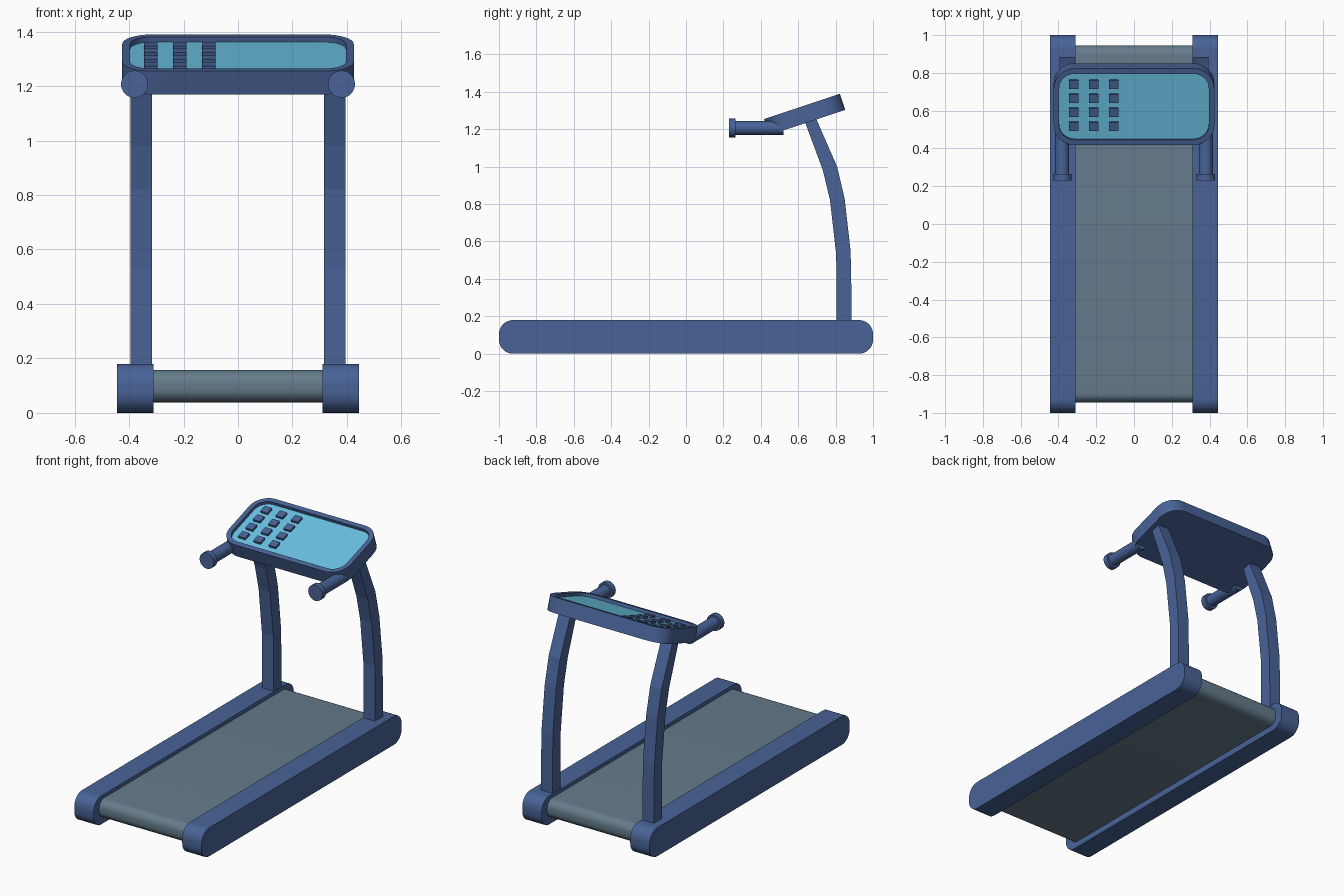
import bpy, bmesh, math
from mathutils import Matrix, Vector

cube = bpy.data.objects.get("Cube")
if cube:
    bpy.data.objects.remove(cube, do_unlink=True)


def material(name, rgb):
    m = bpy.data.materials.new(name)
    m.use_nodes = True
    m.diffuse_color = (*rgb, 1)
    m.node_tree.nodes["Principled BSDF"].inputs["Base Color"].default_value = (*rgb, 1)
    return m


BLUE = material("frame blue", (0.065, 0.125, 0.31))
GREY = material("belt grey", (0.13, 0.20, 0.26))
CYAN = material("screen cyan", (0.14, 0.53, 0.75))


def finish(name, bm, mats, smooth=True):
    bmesh.ops.recalc_face_normals(bm, faces=bm.faces)
    mesh = bpy.data.meshes.new(name)
    bm.to_mesh(mesh)
    bm.free()
    for m in mats:
        mesh.materials.append(m)
    ob = bpy.data.objects.new(name, mesh)
    bpy.context.collection.objects.link(ob)
    if smooth:
        bpy.ops.object.select_all(action='DESELECT')
        ob.select_set(True)
        bpy.context.view_layer.objects.active = ob
        bpy.ops.object.shade_smooth_by_angle(angle=math.radians(35))
    return ob


def rounded_rect(w, h, r, steps=8):
    """Outline of a rounded rectangle centred on the origin."""
    pts = []
    for k, (sx, sy) in enumerate([(1, 1), (-1, 1), (-1, -1), (1, -1)]):
        for i in range(steps + 1):
            a = math.pi / 2 * (k + i / steps)
            pts.append((sx * (w / 2 - r) + r * math.cos(a),
                        sy * (h / 2 - r) + r * math.sin(a)))
    return pts


def prism(bm, pts, depth, matrix):
    """Extrude an outline along local z; returns the far cap."""
    base = bm.faces.new([bm.verts.new(matrix @ Vector((x, y, 0))) for x, y in pts])
    shift = matrix.to_3x3() @ Vector((0, 0, depth))
    out = bmesh.ops.extrude_face_region(bm, geom=[base], use_keep_orig=True)["geom"]
    cap = next(g for g in out if isinstance(g, bmesh.types.BMFace))
    bmesh.ops.translate(bm, verts=cap.verts, vec=shift)
    return cap


def side_frame(x, y=0, z=0):
    """Frame whose outline lies in the y-z plane and extrudes along x."""
    turn = Matrix(((0, 0, 1), (1, 0, 0), (0, 1, 0))).to_4x4()
    return Matrix.Translation((x, y, z)) @ turn


# Walking belt
bm = bmesh.new()
prism(bm, rounded_rect(1.89, 0.118, 0.05), 0.63, side_frame(-0.315, 0, 0.098))
finish("walking_belt", bm, [GREY])

# Post outline: rear edge upward, then front edge downward
REAR = [(0.885, 0.1), (0.885, 0.3), (0.88, 0.55), (0.848, 0.83), (0.808, 1.0), (0.69, 1.27)]
FRONT = [(0.805, 0.1), (0.805, 0.3), (0.803, 0.53), (0.77, 0.82), (0.732, 0.98), (0.632, 1.25)]

for side, s in (("left", 1), ("right", -1)):
    # Foot rail
    bm = bmesh.new()
    prism(bm, rounded_rect(2, 0.18, 0.075), s * 0.135, side_frame(s * 0.31, 0, 0.09))
    finish(side + "_rail", bm, [BLUE])

    # Curved upright post
    bm = bmesh.new()
    prism(bm, REAR + FRONT[::-1], s * 0.08, side_frame(s * 0.315))
    finish(side + "_post", bm, [BLUE], smooth=False)

    # Handle bar and its end cap
    for part, radius, y0, y1 in (("handle", 0.037, 0.25, 0.52),
                                 ("handle_cap", 0.05, 0.23, 0.265)):
        bm = bmesh.new()
        place = Matrix.Translation((s * 0.38, (y0 + y1) / 2, 1.207)) @ Matrix.Rotation(math.pi / 2, 4, 'X')
        bmesh.ops.create_cone(bm, cap_ends=True, segments=20, radius1=radius,
                              radius2=radius, depth=y1 - y0, matrix=place)
        finish(side + "_" + part, bm, [BLUE])

# Tilted console tray with a recessed screen
THICK, RECESS = 0.09, 0.02
tilt = Matrix.Translation((0, 0.62, 1.322)) @ Matrix.Rotation(math.radians(18.4), 4, 'X')
bm = bmesh.new()
top = prism(bm, rounded_rect(0.85, 0.427, 0.11), THICK, tilt @ Matrix.Translation((0, 0, -THICK)))
bm.normal_update()
bmesh.ops.inset_region(bm, faces=[top], thickness=0.029)
out = bmesh.ops.extrude_face_region(bm, geom=[top])["geom"]
if top.is_valid:
    bm.faces.remove(top)
screen = next(g for g in out if isinstance(g, bmesh.types.BMFace))
bmesh.ops.translate(bm, verts=screen.verts, vec=tilt.to_3x3() @ Vector((0, 0, -RECESS)))
screen.material_index = 1
finish("console", bm, [BLUE, CYAN])

# Keypad buttons
bm = bmesh.new()
for col in range(3):
    for row in range(4):
        spot = Matrix.Translation((-0.32 + 0.1065 * col, -0.113 + 0.078 * row, -RECESS))
        prism(bm, rounded_rect(0.05, 0.048, 0.002, 1), 0.014, tilt @ spot)
finish("keypad_buttons", bm, [BLUE], smooth=False)
